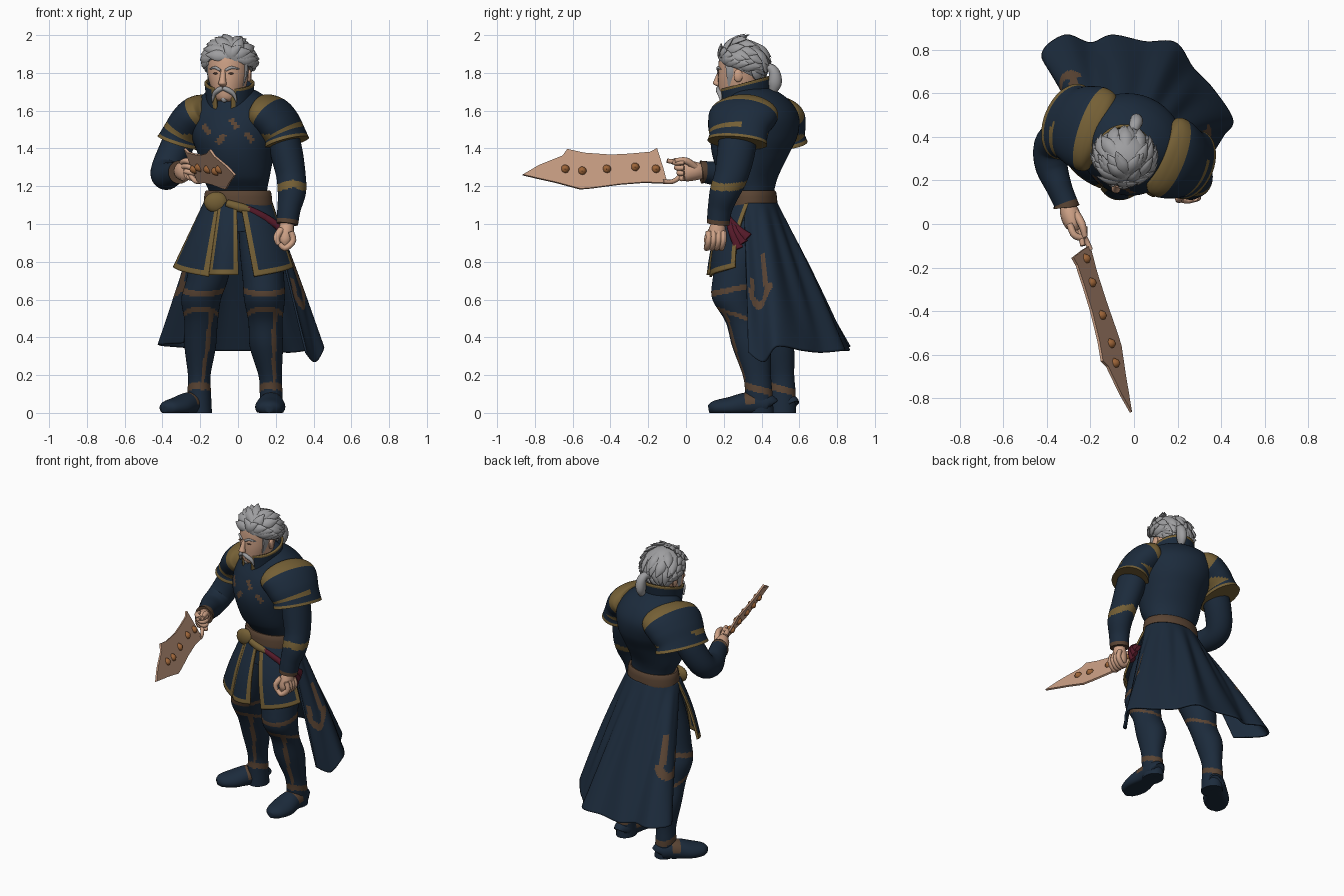
import bpy, bmesh, math, random
from mathutils import Vector as V

random.seed(4)
COL = {"navy": (.0115, .024, .045), "gold": (.175, .115, .036), "brown": (.10, .057, .033),
       "skin": (.62, .36, .24), "hair_grey": (.34, .34, .35), "sash_red": (.09, .01, .022),
       "blade_copper": (.59, .345, .23), "stud_orange": (.34, .13, .04), "eye_shade": (.2, .1, .065)}
M = {}
for n, c in COL.items():
    M[n] = bpy.data.materials.new(n)
    M[n].diffuse_color = (*c, 1)


def finish(name, bm, mats, thick=0, smooth=True):
    me = bpy.data.meshes.new(name)
    bm.to_mesh(me)
    bm.free()
    for m in mats:
        me.materials.append(M[m])
    ob = bpy.data.objects.new(name, me)
    bpy.context.collection.objects.link(ob)
    if thick:
        s = ob.modifiers.new("thickness", "SOLIDIFY")
        s.thickness, s.offset = thick, 0
    bpy.ops.object.select_all(action='DESELECT')
    ob.select_set(True)
    bpy.context.view_layer.objects.active = ob
    if smooth:
        bpy.ops.object.shade_smooth_by_angle(angle=math.radians(50))
    return ob


def grid(name, f, nu, nv, mats, rule=None, closed=False, thick=0):
    """Surface from f(u, v); closed wraps u and caps both ends."""
    bm = bmesh.new()
    cols = nu if closed else nu + 1
    rows = [[bm.verts.new(f(i / nu, j / nv)) for i in range(cols)] for j in range(nv + 1)]
    for j in range(nv):
        for i in range(nu):
            k = (i + 1) % cols
            fc = bm.faces.new((rows[j][i], rows[j][k], rows[j + 1][k], rows[j + 1][i]))
            if rule:
                fc.material_index = rule((i + .5) / nu, (j + .5) / nv, fc.calc_center_median())
    if closed:
        for r, v in ((rows[0], 0), (rows[-1], 1)):
            fc = bm.faces.new(r)
            if rule:
                fc.material_index = rule(.5, v, fc.calc_center_median())
    bmesh.ops.remove_doubles(bm, verts=bm.verts, dist=1e-5)
    bmesh.ops.recalc_face_normals(bm, faces=bm.faces)
    return finish(name, bm, mats, thick)


def spline(pts, t):
    n = len(pts) - 1
    x = min(max(t, 0), 1) * n
    i = min(int(x), n - 1)
    s = x - i
    a, b, c, d = (pts[min(max(k, 0), n)] for k in (i - 1, i, i + 1, i + 2))
    return [.5 * (2*q + (r-p)*s + (2*p - 5*q + 4*r - w)*s*s + (3*q - p - 3*r + w)*s**3)
            for p, q, r, w in zip(a, b, c, d)]


def tube(name, pts, mats, rule=None, ref=None, nu=24, nv=32):
    """Loft of ellipses x, y, z, a, b (, yaw); level rings unless ref is given."""
    def f(u, v):
        p = spline(pts, v)
        if ref is None:
            w = math.radians(p[5] if len(p) > 5 else 0)
            e1, e2 = V((math.cos(w), math.sin(w), 0)), V((-math.sin(w), math.cos(w), 0))
        else:
            t = (V(spline(pts, v + .02)[:3]) - V(spline(pts, v - .02)[:3])).normalized()
            e2 = (V(ref) - V(ref).dot(t) * t).normalized()
            e1 = e2.cross(t)
        q = V(p[:3]) + e1 * p[3] * math.cos(u * math.tau) + e2 * p[4] * math.sin(u * math.tau)
        q.z = max(q.z, 0)
        return q
    return grid(name, f, nu, nv, mats, rule, True)


def ball(name, c, r, mat, n=12):
    def f(u, v):
        a, t = u * math.tau, .02 + v * (math.pi - .04)
        return V(c) + V((r[0]*math.sin(t)*math.cos(a), r[1]*math.sin(t)*math.sin(a), r[2]*math.cos(t)))
    return grid(name, f, n, n, [mat], closed=True)


NGB = ["navy", "gold", "brown"]

# torso, twisted at the shoulders, with clasp patches on the chest
def chest_rule(u, v, c):
    if c.y > .3:
        return 0
    for x, z, s in ((-.165, 1.5, -1), (-.09, 1.45, 1), (-.02, 1.53, -1), (.06, 1.46, -1)):
        dx, dz = c.x - x, c.z - z
        if abs(dx * .8 - s * dz * .6) < .014 and abs(s * dx * .6 + dz * .8) < .03:
            return 2
    return 0
tube("torso", [(-.01, .35, .96, .16, .12, -8), (0, .35, 1.1, .165, .115, -8), (0, .355, 1.17, .155, .11, -10),
               (-.01, .335, 1.25, .18, .15, -16), (-.01, .34, 1.36, .2, .2, -20),
               (-.015, .36, 1.46, .23, .228, -22), (-.015, .38, 1.56, .245, .215, -22),
               (-.02, .385, 1.64, .21, .17, -22), (-.03, .365, 1.70, .14, .12, -18),
               (-.04, .34, 1.73, .07, .07, -15)], NGB, chest_rule, nu=96, nv=120)
# belt and buckle
tube("belt", [(0, .35, z, .172 + d, .122 + d, -8) for z, d in ((1.08, 0), (1.085, .012), (1.17, .004), (1.175, -.016))],
     ["brown"], nu=40, nv=9)
ball("buckle", (-.115, .245, 1.115), (.065, .03, .055), "gold")
tube("belt_clasp", [(-.06, .225, 1.11, .02, .02), (.0, .215, 1.09, .025, .02), (.06, .22, 1.075, .02, .02)],
     ["gold"], ref=(0, 1, 0), nu=10, nv=8)


def waist(deg):
    a = math.radians(deg)
    return V((.178 * math.cos(a), .35 + .128 * math.sin(a), 1.11))

# front coat flaps with gold hems
for name, a0, a1, p0, p1 in (("side_flap", 180, 236, (-.34, .36, .77), (-.155, .17, .72)),
                             ("middle_flap", 236, 268, (-.15, .165, .73), (.0, .135, .73)),
                             ("left_flap", 274, 352, (.085, .13, .72), (.29, .26, .77))):
    def flap(u, v, a0=a0, a1=a1, p0=V(p0), p1=V(p1)):
        b = p0.lerp(p1, u)
        b += V((b.x, b.y - .35, 0)).normalized() * .035 * math.sin(math.pi * u)
        return waist(a0 + (a1 - a0) * u).lerp(b, v) + V((0, -.02 * math.sin(math.pi * v), 0))
    w = (p1[0] - p0[0])
    grid(name, flap, 36, 40, NGB, thick=.012,
         rule=lambda u, v, c, w=w: 1 if v > .92 or min(u, 1 - u) * w < .023 else 0)

# long coat tail sweeping back, with hook-shaped trim at both sides
HEM = [(-.29, .61, .37), (-.42, .77, .36), (-.32, .865, .35), (-.2, .83, .34), (-.1, .865, .33), (.05, .835, .33),
       (.19, .83, .33), (.27, .715, .32), (.36, .62, .33), (.45, .48, .35), (.41, .41, .27), (.36, .33, .32)]
def tail(u, v):
    p = waist(195 - 215 * u).lerp(V(spline(HEM, u)), v)
    a = math.radians(195 - 215 * u)
    p += V((math.cos(a), math.sin(a), 0)) * .008 * v * (1 - v) * 4 * math.sin(u * 50)
    return p + V((0, 0, .015 * math.sin(math.pi * v)))
def hook(u, v, c):
    for s in (u, 1 - u):
        if abs(s - .155) < .02 and .36 < v < .58 or abs(s - .055) < .016 and .5 < v < .58:
            return 2
        if v >= .58 and .66 < math.hypot((s - .105) / .068, (v - .58) / .085) < 1.3:
            return 2
    return 0
grid("coat_tail", tail, 160, 80, NGB, hook, thick=.012)

# red sash
for i in range(3):
    tube("sash", [(.05, .215, 1.08, .018, .015), (.15, .225, 1.03, .02, .015),
                  (.225, .24 + .02 * i, .97, .018, .02), (.245, .28 + .025 * i, .87 + .03 * i, .012, .025)],
         ["sash_red"], ref=(0, 1, 0), nu=10, nv=14)

# legs with knee trim, shin line and feet
def leg_rule(u, v, c):
    w = math.sin(u * math.tau)
    if abs(c.z - .655 - .025 * w) < .015 or abs(c.z - .125 + .02 * w) < .019:
        return 2
    if abs(c.z - .51 + .04 * w) < .013:
        return 2
    return 2 if abs(u - .82 - .12 * (c.z - .3)) < .025 and .12 < c.z < .53 else 0
tube("right_leg", [(-.09, .36, 1.02, .09, .11), (-.13, .36, .85, .11, .12), (-.165, .37, .7, .11, .115),
                   (-.195, .39, .6, .105, .11), (-.195, .43, .48, .088, .09), (-.2, .48, .35, .083, .09),
                   (-.205, .505, .2, .06, .068), (-.205, .51, .11, .062, .07), (-.2, .51, 0, .062, .072)],
     NGB, leg_rule, nu=56, nv=110)
tube("left_leg", [(.09, .33, 1.02, .09, .11), (.12, .29, .85, .11, .12), (.135, .26, .7, .11, .12),
                  (.14, .255, .6, .108, .115), (.145, .3, .48, .09, .09), (.15, .345, .35, .088, .1),
                  (.17, .375, .2, .062, .075), (.175, .385, .11, .06, .072), (.175, .39, 0, .06, .074)],
     NGB, leg_rule, nu=56, nv=110)
for name, heel, toe in (("right_foot", V((-.185, .56, 0)), V((-.39, .33, 0))),
                        ("left_foot", V((.18, .45, 0)), V((.165, .12, 0)))):
    prof = ((0, .035, .035, .045), (.06, .045, .055, .055), (.35, .045, .068, .065), (.65, .03, .08, .055),
            (.9, .025, .06, .04), (1, .02, .02, .02))
    d = toe - heel
    tube(name, [(*(heel + d * s)[:2], z, h, w) for s, z, w, h in prof], NGB,
         lambda u, v, c: 2 if .33 < v < .43 and c.z > .05 else 0, ref=(-d.y, d.x, 0), nu=24, nv=30)

# pauldrons: domed shells with a gold inner edge, gold underside and flared gold rim
def pauldron_rule(yf):
    def rule(u, v, c):
        return 1 if v < .37 or v > .89 or (.71 < v < .81 and c.y < yf) or (c.z < 1.475 and v < .8) else 0
    return rule
tube("right_pauldron", [(-.135, .415, 1.60, .085, .15), (-.16, .425, 1.59, .103, .19), (-.205, .44, 1.565, .114, .2),
                        (-.25, .455, 1.52, .112, .188), (-.285, .465, 1.47, .108, .172), (-.30, .47, 1.43, .122, .182)],
     NGB, pauldron_rule(.46), ref=(.42, 1, 0), nu=40, nv=50)
tube("left_pauldron", [(.115, .325, 1.60, .088, .15), (.14, .315, 1.59, .103, .185), (.178, .3, 1.565, .112, .19),
                       (.218, .285, 1.52, .11, .175), (.247, .278, 1.47, .105, .16), (.26, .272, 1.43, .113, .165)],
     NGB, pauldron_rule(.29), ref=(.38, 1, 0), nu=40, nv=50)

# sleeves
tube("right_arm", [(-.27, .43, 1.52, .08, .09), (-.33, .41, 1.4, .085, .085), (-.38, .36, 1.29, .08, .08),
                   (-.38, .27, 1.255, .075, .075), (-.345, .17, 1.265, .065, .06), (-.315, .1, 1.275, .058, .055),
                   (-.31, .08, 1.275, .062, .06)], NGB, lambda u, v, c: 2 if v > .84 else 0, ref=(1, .1, 0), nv=40)
tube("left_arm", [(.23, .28, 1.52, .08, .1), (.257, .265, 1.38, .085, .1), (.28, .24, 1.26, .078, .09),
                  (.285, .205, 1.17, .075, .08), (.27, .18, 1.08, .062, .065), (.26, .17, 1.0, .058, .06)],
     NGB, lambda u, v, c: 2 if v > .92 else 1 if abs(c.z - 1.215 + .3 * abs(c.x - .29)) < .02 else 0,
     ref=(0, 1, 0), nu=40, nv=80)

# hands
tube("right_palm", [(-.31, .1, 1.275, .03, .035), (-.295, .05, 1.28, .045, .05), (-.28, 0, 1.28, .04, .055),
                    (-.27, -.03, 1.28, .02, .04)], ["skin"], ref=(0, 0, 1), nu=14, nv=12)
tube("left_palm", [(.26, .17, 1.01, .035, .035), (.255, .165, .96, .042, .048), (.25, .16, .91, .04, .05),
                   (.25, .155, .88, .025, .035)], ["skin"], ref=(0, 1, 0), nu=14, nv=12)
for i in range(4):
    z, y = 1.325 - .028 * i, .12 + .026 * i
    tip = -.05 + .012 * i
    tube("right_finger", [(-.295, 0, z, .016, .016), (-.275, tip, z + .01, .016, .016), (-.235, tip - .01, z, .015, .015),
                          (-.225, -.01, z, .012, .012)], ["skin"], ref=(0, 0, 1), nu=8, nv=10)
    tube("left_finger", [(.28, y, .96, .016, .016), (.292, y, .91, .016, .016), (.25, y - .01, .872, .016, .016),
                         (.22, y - .01, .895, .013, .013)], ["skin"], ref=(0, 1, 0), nu=8, nv=10)
tube("right_thumb", [(-.27, .05, 1.3, .02, .02), (-.24, 0, 1.335, .018, .018), (-.225, -.06, 1.335, .012, .012)],
     ["skin"], ref=(0, 0, 1), nu=8, nv=8)
tube("left_thumb", [(.23, .14, .97, .02, .02), (.205, .115, .93, .018, .018), (.215, .11, .89, .012, .012)],
     ["skin"], ref=(0, 1, 0), nu=8, nv=8)

# jagged blade with grip loop and studs
def bx(y, z):
    return -.235 + .28 * (-.13 - y) - .5 * (z - 1.29)
bm = bmesh.new()
bm.faces.new([bm.verts.new((bx(y, z), y, z)) for y, z in (
    (-.10, 1.215), (-.12, 1.29), (-.155, 1.40), (-.19, 1.38), (-.3, 1.37), (-.4, 1.365), (-.54, 1.375), (-.63, 1.395),
    (-.655, 1.36), (-.78, 1.31), (-.865, 1.26), (-.78, 1.24), (-.69, 1.22), (-.56, 1.185), (-.5, 1.19), (-.35, 1.21),
    (-.22, 1.22))])
finish("blade", bm, ["blade_copper"], .012, smooth=False)
for y, z in ((-.64, 1.29), (-.55, 1.28), (-.42, 1.29), (-.27, 1.30), (-.16, 1.29)):
    ball("stud", (bx(y, z), y, z), (.03, .024, .024), "stud_orange", 8)
tube("grip", [(-.2, -.12, 1.225, .012, .012), (-.222, -.07, 1.225, .012, .012), (-.25, -.03, 1.26, .014, .014),
              (-.245, -.05, 1.32, .013, .013), (-.235, -.10, 1.335, .012, .012)], ["blade_copper"], ref=(1, 0, 0), nu=8, nv=16)

# head
tube("head", [(-.04, .34, 1.6, .065, .07, -10), (-.045, .31, 1.645, .06, .08, -12), (-.05, .28, 1.66, .07, .095, -15),
              (-.05, .28, 1.72, .09, .108, -15), (-.05, .285, 1.8, .108, .115, -15), (-.045, .295, 1.9, .108, .115, -15),
              (-.045, .3, 1.95, .06, .07, -15)], ["skin"], nu=32, nv=32)

def face(s, d, z):
    """Point s sideways and d forward of the turned head's axis."""
    return (-.05 + .966 * s - .259 * d, .285 - .259 * s - .966 * d, z)
def feature(name, pts, mat, ref=None, n=10):
    tube(name, [(*face(*p[:3]), p[3], p[4]) for p in pts], [mat], ref=ref, nu=n, nv=n)
feature("nose", [(0, .108, 1.815, .012, .01), (0, .122, 1.765, .017, .018), (0, .126, 1.742, .022, .022),
                 (0, .11, 1.728, .012, .01)], "skin")
for s in (-1, 1):
    ball("eye", face(s * .042, .106, 1.797), (.014, .008, .005), "eye_shade", 8)
    ball("ear", face(s * .108, -.02, 1.785), (.013, .025, .034), "skin", 10)
    feature("eyebrow", [(s * .014, .116, 1.813, .006, .007), (s * .045, .108, 1.828, .007, .008),
                        (s * .08, .083, 1.82, .003, .003)], "hair_grey", (0, 0, 1))
    feature("moustache", [(0, .112, 1.72, .012, .015), (s * .028, .108, 1.708, .014, .016),
                          (s * .055, .094, 1.685, .011, .012), (s * .066, .085, 1.645, .003, .003)],
            "hair_grey", (0, 1, 0))
    feature("sideburn", [(s * .1, .02, 1.87, .014, .035), (s * .1, .02, 1.8, .013, .028),
                         (s * .085, .03, 1.73, .006, .012)], "hair_grey")
ball("chin_tuft", face(0, .09, 1.663), (.018, .014, .02), "hair_grey", 8)

# hair cap, swept locks and ponytail
HC, HR = V((-.045, .30, 1.858)), V((.132, .126, .122))
def cap(u, v):
    a = u * math.tau
    t = .02 + v * math.radians(106 + 30 * math.sin(a + .25))
    return HC + V((HR.x*math.sin(t)*math.cos(a), HR.y*math.sin(t)*math.sin(a), HR.z*math.cos(t)))
grid("hair_cap", cap, 32, 16, ["hair_grey"], closed=True)
locks = []
for i in range(60):
    p = cap((i * .618) % 1, .12 + .83 * math.sqrt(random.random()))
    n = (p - HC).normalized()
    flow = V((n.x * .6 + random.uniform(-.4, .4), .7, -.1 - .8 * max(n.y, 0)))
    d = (flow - flow.dot(n) * n).normalized()
    a, b, c = p - d * .035 - n * .014, p + d * .025 + n * .002, p + d * .085 + n * .004
    locks.append(tube("hair_locks", [(*a, .02, .008), (*b, .03, .014), (*c, .001, .001)],
                      ["hair_grey"], ref=n, nu=8, nv=8))
bpy.ops.object.select_all(action='DESELECT')
for o in locks:
    o.select_set(True)
bpy.ops.object.join()
tube("ponytail", [(-.02, .39, 1.81, .022, .022), (0, .44, 1.828, .022, .025), (.01, .468, 1.8, .03, .03),
                  (.01, .47, 1.74, .035, .028), (.0, .45, 1.675, .006, .006)], ["hair_grey"], ref=(1, 0, 0), nu=14, nv=20)

# stand-up collar open at the front, flaring, gold along its edge
def collar(u, v):
    a = math.radians(-86 + 320 * u)
    back = .5 + .5 * math.sin(a)
    r = .112 + .014 * v
    return V((-.045 + r * math.cos(a), .32 + (r + .005) * math.sin(a), (1.60 + .05 * back) + v * (.115 + .02 * back)))
grid("collar", collar, 60, 18, NGB, lambda u, v, c: 1 if v > .88 or min(u, 1 - u) < .04 else 0, thick=.014)
